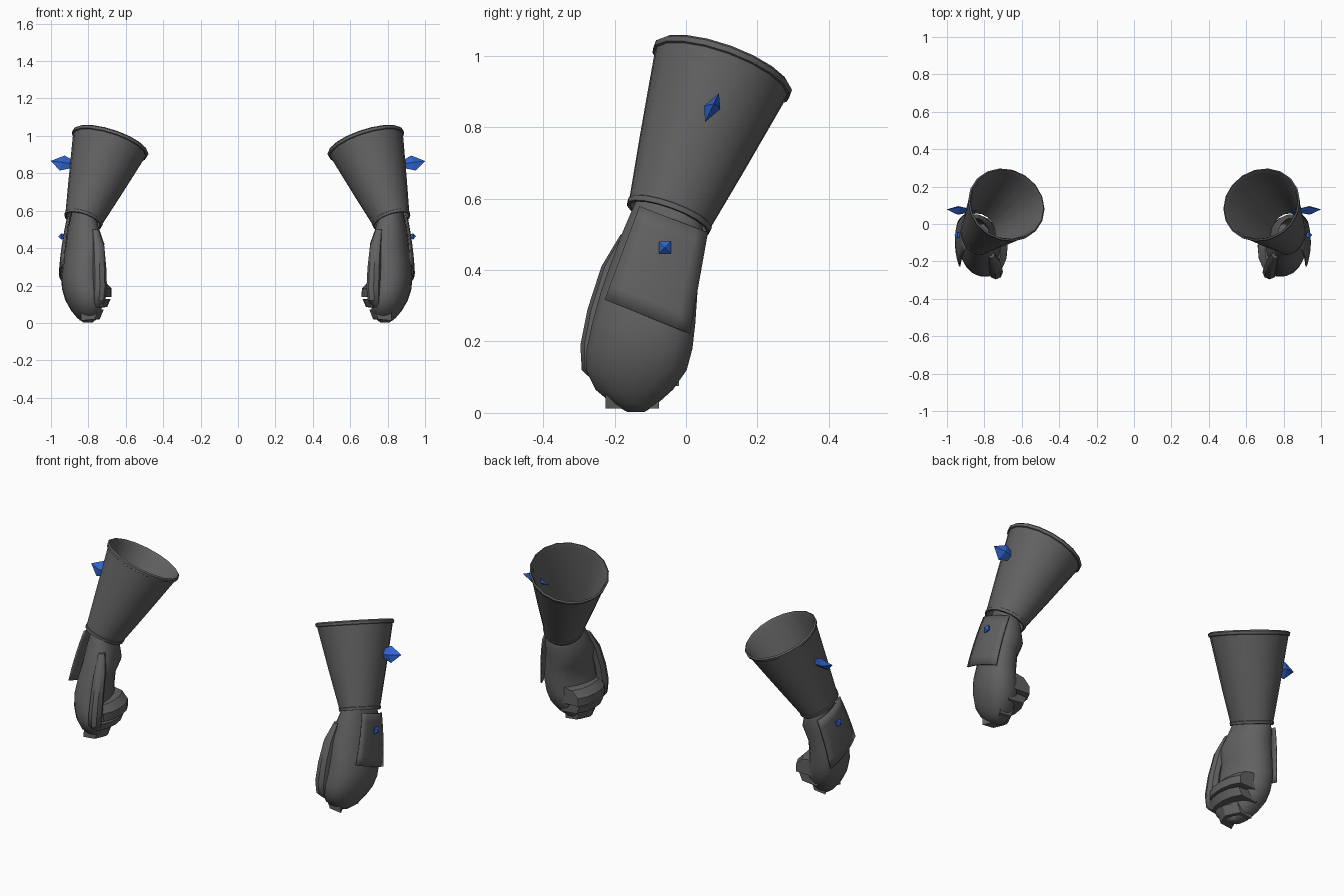
import bpy, bmesh, math
from mathutils import Vector

if "Cube" in bpy.data.objects:
    bpy.data.objects.remove(bpy.data.objects["Cube"])


def material(name, rgb):
    m = bpy.data.materials.new(name)
    m.diffuse_color = (*rgb, 1)
    m.use_nodes = True
    m.node_tree.nodes["Principled BSDF"].inputs["Base Color"].default_value = m.diffuse_color
    return m


GREY = material("dark grey leather", (0.12, 0.12, 0.123))
BLUE = material("blue crystal", (0.03, 0.13, 0.62))


def make(name, verts, faces, mat, smooth=35, thick=0):
    """Build a part for the +x gauntlet and its mirrored partner."""
    for side, tag in ((1, "right"), (-1, "left")):
        bm = bmesh.new()
        vs = []
        for x, y, z in verts:
            if side < 0:                      # the partner hangs slightly wider
                x = -(x + 0.018 * max(0, 0.95 - z))
            vs.append(bm.verts.new((x, y, z)))
        for f in faces:
            bm.faces.new([vs[i] for i in f])
        bmesh.ops.recalc_face_normals(bm, faces=bm.faces[:])
        me = bpy.data.meshes.new(f"{name}_{tag}")
        bm.to_mesh(me)
        bm.free()
        me.materials.append(mat)
        ob = bpy.data.objects.new(f"{name}_{tag}", me)
        bpy.context.collection.objects.link(ob)
        if thick:
            mod = ob.modifiers.new("thickness", 'SOLIDIFY')
            mod.thickness, mod.offset = thick, 0
        if smooth:
            bpy.ops.object.select_all(action='DESELECT')
            ob.select_set(True)
            bpy.context.view_layer.objects.active = ob
            bpy.ops.object.shade_smooth_by_angle(angle=math.radians(smooth))


def loft(rings, closed=False, caps=(False, False)):
    """Join equal rings of points into a tube."""
    n, k = len(rings[0]), len(rings)
    verts = [p for r in rings for p in r]
    faces = []
    for i in range(k if closed else k - 1):
        a, b = i * n, (i + 1) % k * n
        faces += [(a + j, a + (j + 1) % n, b + (j + 1) % n, b + j) for j in range(n)]
    if caps[0]:
        faces.append(tuple(range(n)))
    if caps[1]:
        faces.append(tuple(range((k - 1) * n, k * n)))
    return verts, faces


# Flared cuff: double-walled cone along a leaning axis, with rim and hem
base, top = Vector((0.822, -0.05, 0.545)), Vector((0.68, 0.105, 0.97))
axis = (top - base).normalized()
u = (Vector((1, 0, 0)) - axis * axis.x).normalized()
v = axis.cross(u)


def cuff_ring(t, off):
    c = base.lerp(top, t)
    ru = 0.102 + 0.108 * t + off
    rv = 0.121 + 0.080 * t + off
    return [c + u * ru * math.cos(a) + v * rv * math.sin(a)
            for a in (2 * math.pi * i / 18 for i in range(18))]


profile = [(0, 0.002), (0.03, 0.002), (0.035, -0.002), (0.45, 0.0), (0.95, 0.0),
           (0.955, 0.006), (0.985, 0.006), (1.0, -0.003), (0.95, -0.010), (0.0, -0.008)]
make("cuff", *loft([cuff_ring(t, o) for t, o in profile], closed=True), GREY)

# Closed hand: stacked sections (z, inner x, outer x, front y, back y)
sections = [(0.62, 0.77, 0.875, -0.13, 0.03), (0.50, 0.737, 0.900, -0.182, 0.052),
            (0.42, 0.708, 0.908, -0.212, 0.045), (0.34, 0.735, 0.918, -0.240, 0.034),
            (0.25, 0.735, 0.928, -0.265, 0.028), (0.18, 0.715, 0.922, -0.280, 0.020),
            (0.12, 0.708, 0.903, -0.282, 0.004), (0.065, 0.720, 0.872, -0.255, -0.035),
            (0.025, 0.735, 0.840, -0.207, -0.080), (0.003, 0.760, 0.810, -0.165, -0.115)]


def power(c):
    return math.copysign(abs(c) ** 0.88, c)


def hand_ring(z, x0, x1, y0, y1):
    ring = []
    for i in range(18):
        a = 2 * math.pi * i / 18
        dy = (y1 - y0) / 2 * power(math.sin(a))
        x = (x0 + x1) / 2 + (x1 - x0) / 2 * power(math.cos(a)) + 0.18 * dy
        ring.append((x, (y0 + y1) / 2 + dy, z))
    return ring


make("hand", *loft([hand_ring(*s) for s in sections], caps=(False, True)), GREY, 40)

# Thumb running down the front inner edge
path = [(0.755, -0.165, 0.50, 0.018), (0.737, -0.205, 0.41, 0.032),
        (0.728, -0.240, 0.29, 0.036), (0.725, -0.258, 0.19, 0.038),
        (0.728, -0.258, 0.12, 0.034), (0.740, -0.240, 0.085, 0.015)]
rings = [[(x + r * math.cos(a), y + r * math.sin(a), z)
          for a in (math.pi / 4 * i for i in range(8))] for x, y, z, r in path]
make("thumb", *loft(rings, caps=(True, True)), GREY, 40)


# Curled finger segments across the palm: xz outlines extruded along y
def slab(name, outline, y0, y1):
    mid = (y0 + y1) / 2
    rings = []
    for y, out in ((y0, 0.022), (y0 + 0.05, 0), (mid, -0.006), (y1 - 0.05, 0.004), (y1, 0.03)):
        rings.append([(x + out, y, z) for x, z in outline])
    make(name, *loft(rings, caps=(True, True)), GREY, 25)


slab("fingertips", [(0.79, 0.235), (0.705, 0.222), (0.668, 0.185), (0.667, 0.140), (0.79, 0.135)],
     -0.235, 0.0)
slab("middle_fingers", [(0.79, 0.128), (0.672, 0.128), (0.690, 0.085), (0.79, 0.075)],
     -0.245, -0.02)
slab("knuckles", [(0.80, 0.078), (0.708, 0.072), (0.728, 0.020), (0.80, 0.012)],
     -0.225, -0.075)

# Curved plate over the back of the hand
corners = [Vector(c) for c in ((0.893, -0.130, 0.578), (0.882, 0.060, 0.505),
                               (0.920, -0.227, 0.317), (0.927, 0.010, 0.222))]
N = 6
grid = []
for i in range(N + 1):
    for j in range(N + 1):
        s, t = j / N, i / N
        p = corners[0].lerp(corners[1], s).lerp(corners[2].lerp(corners[3], s), t)
        p.x += 0.018 * 4 * s * (1 - s) + 0.006 * 4 * t * (1 - t)
        grid.append(p)
quads = [(i * (N + 1) + j, i * (N + 1) + j + 1, (i + 1) * (N + 1) + j + 1, (i + 1) * (N + 1) + j)
         for i in range(N) for j in range(N)]
make("hand_plate", grid, quads, GREY, 35, thick=0.008)


# Four-sided pointed crystals
def crystal(name, centre, inner, outer, d1, d2):
    c, d1, d2 = Vector(centre), Vector(d1), Vector(d2)
    verts = [c + d1, c + d2, c - d1, c - d2, Vector(inner), Vector(outer)]
    faces = [(i, (i + 1) % 4, k) for i in range(4) for k in (4, 5)]
    make(name, verts, faces, BLUE, smooth=0)


crystal("cuff_crystal", (0.938, 0.073, 0.855), (0.83, 0.070, 0.84), (1.0, 0.078, 0.866),
        (-0.012, 0.019, 0.040), (0, 0.023, -0.004))
crystal("plate_crystal", (0.936, -0.059, 0.463), (0.90, -0.059, 0.463), (0.952, -0.059, 0.463),
        (0, 0.017, 0.017), (0, 0.017, -0.017))
